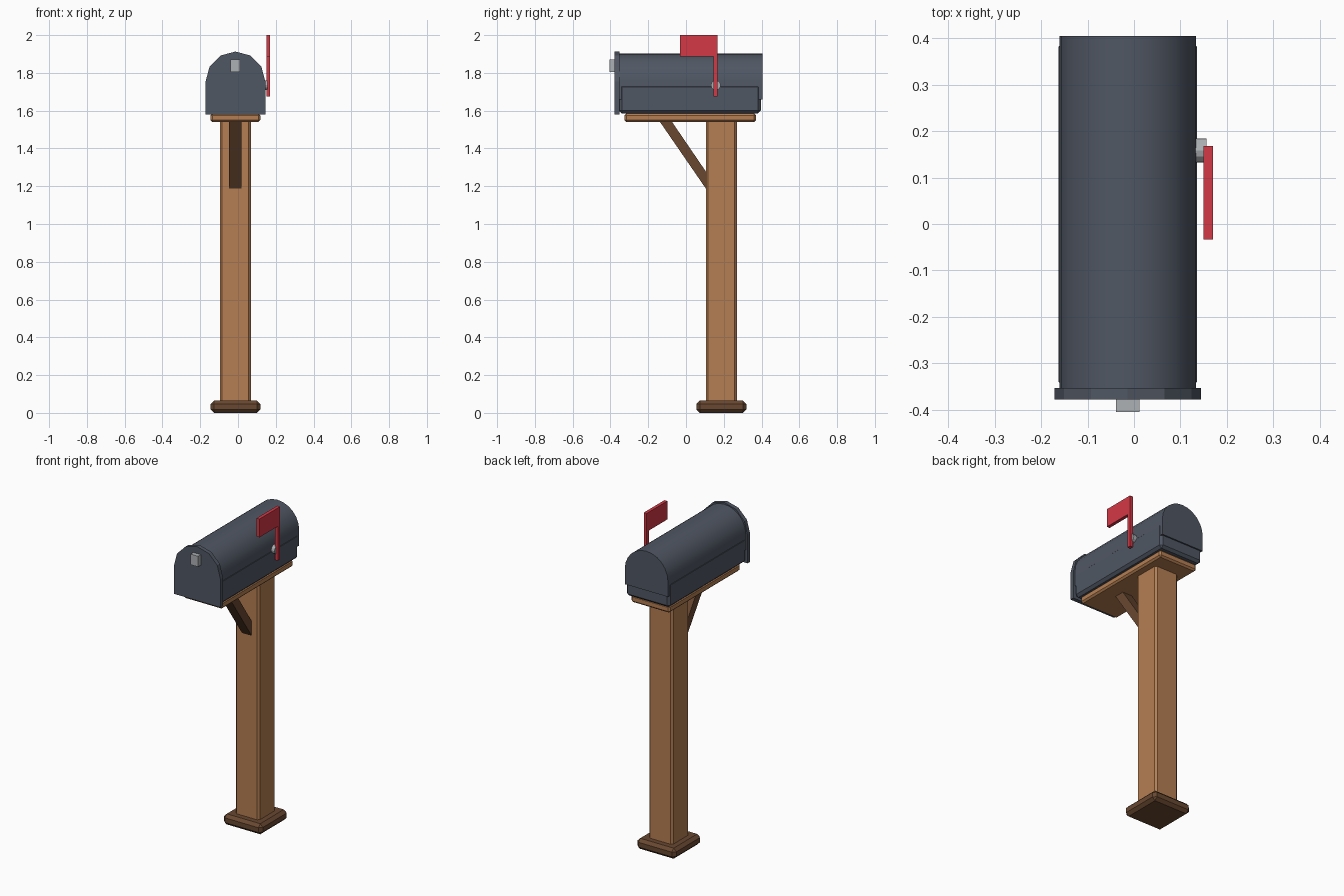
import bpy, bmesh
from math import radians, sin, cos, pi
from mathutils import Matrix, Vector

cube = bpy.data.objects.get("Cube")
if cube:
    bpy.data.objects.remove(cube, do_unlink=True)

CX = -0.0135   # centre line of post and box
ARC_Z = 1.755  # height where the walls turn into the arch


def material(name, rgb):
    m = bpy.data.materials.new(name)
    m.use_nodes = True
    m.diffuse_color = (*rgb, 1)
    m.node_tree.nodes["Principled BSDF"].inputs["Base Color"].default_value = (*rgb, 1)
    return m


slate = material("slate metal", (0.08, 0.095, 0.125))
wood = material("light wood", (0.46, 0.21, 0.085))
dark_wood = material("dark wood", (0.14, 0.065, 0.03))
red = material("flag red", (0.65, 0.04, 0.06))
silver = material("silver", (0.42, 0.44, 0.46))


def add(name, bm, mat, bevel=0, smooth=False):
    bmesh.ops.recalc_face_normals(bm, faces=bm.faces)
    mesh = bpy.data.meshes.new(name)
    bm.to_mesh(mesh)
    bm.free()
    mesh.materials.append(mat)
    ob = bpy.data.objects.new(name, mesh)
    bpy.context.collection.objects.link(ob)
    if bevel:
        mod = ob.modifiers.new("bevel", "BEVEL")
        mod.width = bevel
        mod.segments = 1
    if smooth:
        bpy.ops.object.select_all(action="DESELECT")
        ob.select_set(True)
        bpy.context.view_layer.objects.active = ob
        bpy.ops.object.shade_smooth_by_angle(angle=radians(35))
    return ob


def box(name, x, y, z, mat, bevel=0):
    bm = bmesh.new()
    bmesh.ops.create_cube(bm, size=1)
    for v in bm.verts:
        v.co = [(a + b) / 2 + c * (b - a) for (a, b), c in zip((x, y, z), v.co)]
    return add(name, bm, mat, bevel)


def prism(name, points, axis, start, end, mat, smooth=False):
    """Extrude a 2D outline along x or y."""
    bm = bmesh.new()
    place = (lambda a, b: (start, a, b)) if axis == "x" else (lambda a, b: (a, start, b))
    face = bm.faces.new([bm.verts.new(place(*p)) for p in points])
    out = bmesh.ops.extrude_face_region(bm, geom=[face])
    shift = Vector((end - start, 0, 0) if axis == "x" else (0, end - start, 0))
    bmesh.ops.translate(bm, vec=shift, verts=[g for g in out["geom"] if isinstance(g, bmesh.types.BMVert)])
    return add(name, bm, mat, smooth=smooth)


def arch(radius, bottom, steps):
    arc = [(CX + radius * cos(pi * i / steps), ARC_Z + radius * sin(pi * i / steps))
           for i in range(steps + 1)]
    return arc + [(CX - radius, bottom), (CX + radius, bottom)]


def around(half):
    return (CX - half, CX + half)


# Post, foot, shelf
box("post", around(0.082), (0.105, 0.27), (0.03, 1.56), wood, 0.012)
box("foot", around(0.132), (0.055, 0.32), (0, 0.065), dark_wood, 0.018)
box("shelf", around(0.132), (-0.325, 0.37), (1.54, 1.585), wood, 0.01)

# Diagonal brace running into the post
prism("brace", [(0.107, 1.185), (0.107, 1.275), (-0.077, 1.545), (-0.141, 1.545)],
      "x", CX - 0.033, CX + 0.033, dark_wood)

# Mailbox: bevelled lower body, arched upper body, door
box("lower_body", around(0.149), (-0.355, 0.396), (1.585, 1.74), slate, 0.015)
prism("arched_body", arch(0.147, 1.66, 12), "y", -0.36, 0.405, slate, True)
prism("door", arch(0.158, 1.58, 6), "y", -0.378, -0.353, slate)
box("door_handle", (CX - 0.025, CX + 0.025), (-0.405, -0.376), (1.805, 1.87), silver)

# Signal flag, one plate with arm and banner, on a round pivot
prism("flag", [(0.145, 1.675), (0.168, 1.675), (0.168, 2.0), (-0.033, 2.0),
               (-0.033, 1.887), (0.145, 1.887)], "x", 0.15, 0.17, red)
bm = bmesh.new()
bmesh.ops.create_cone(bm, cap_ends=True, segments=12, radius1=0.026, radius2=0.026, depth=0.04,
                      matrix=Matrix.Translation((0.136, 0.158, 1.735)) @ Matrix.Rotation(pi / 2, 4, "Y"))
add("flag_pivot", bm, silver)
